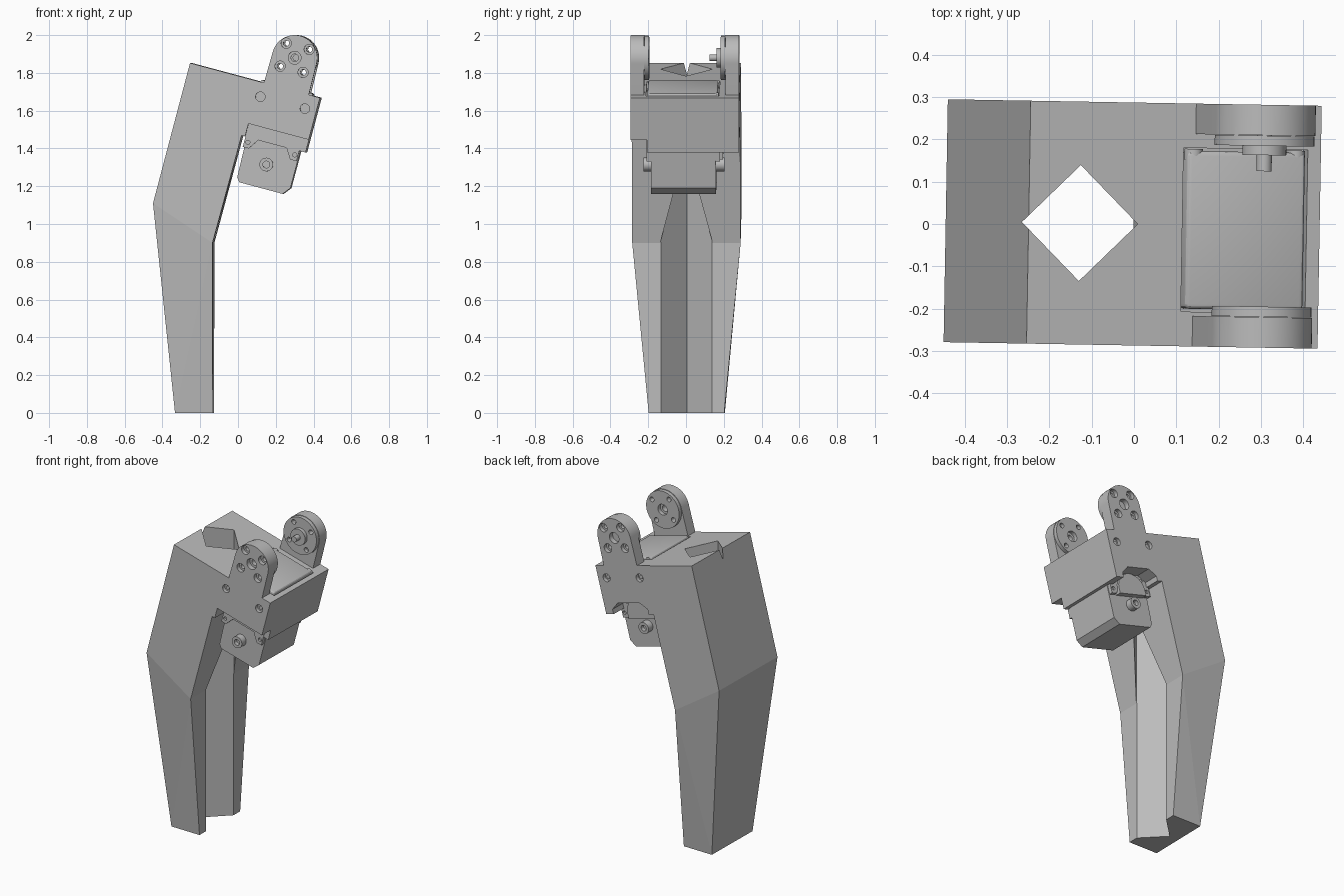
import bpy, bmesh, math
from mathutils import Matrix, Vector

if "Cube" in bpy.data.objects:
    bpy.data.objects.remove(bpy.data.objects["Cube"])

grey = bpy.data.materials.new("plain grey")
grey.use_nodes = True
colour = (0.5, 0.5, 0.5, 1)
grey.diffuse_color = colour
grey.node_tree.nodes["Principled BSDF"].inputs["Base Color"].default_value = colour

# Slight turn of the whole leg, and the tilted frame of the joint (origin at the pivot)
TURN = Matrix.Rotation(math.radians(-1), 4, 'Z')
JOINT = TURN @ Matrix.Translation((0.305, 0, 1.88)) @ Matrix.Rotation(math.radians(15), 4, 'Y')
TO_JOINT = JOINT.inverted() @ TURN


def joint_point(x, z):
    p = TO_JOINT @ Vector((x, 0, z))
    return p.x, p.z


def finish(name, bm, matrix=JOINT):
    bmesh.ops.recalc_face_normals(bm, faces=bm.faces)
    mesh = bpy.data.meshes.new(name)
    bm.to_mesh(mesh)
    bm.free()
    mesh.materials.append(grey)
    ob = bpy.data.objects.new(name, mesh)
    bpy.context.collection.objects.link(ob)
    ob.matrix_world = matrix
    return ob


def prism(name, points, y0, y1):
    bm = bmesh.new()
    rings = [[bm.verts.new((a, y, b)) for a, b in points] for y in (y0, y1)]
    for ring in rings:
        bm.faces.new(ring)
    for i in range(len(points)):
        j = (i + 1) % len(points)
        bm.faces.new((rings[0][i], rings[0][j], rings[1][j], rings[1][i]))
    return finish(name, bm)


def box(name, a0, a1, b0, b1, y0, y1):
    return prism(name, [(a0, b0), (a1, b0), (a1, b1), (a0, b1)], y0, y1)


def arc(a, b, r, start=0, end=360, steps=32):
    return [(a + r * math.cos(math.radians(start + (end - start) * i / steps)),
             b + r * math.sin(math.radians(start + (end - start) * i / steps)))
            for i in range(steps + (end - start < 360))]


def disc(name, a, b, r, y0, y1):
    return prism(name, arc(a, b, r), y0, y1)


def apply_modifiers(ob):
    bpy.context.view_layer.update()
    graph = bpy.context.evaluated_depsgraph_get()
    mesh = bpy.data.meshes.new_from_object(ob.evaluated_get(graph))
    ob.modifiers.clear()
    ob.data = mesh


def cut(ob, cutter):
    cutter.hide_render = True
    mod = ob.modifiers.new("cut", 'BOOLEAN')
    mod.operation, mod.solver, mod.object = 'DIFFERENCE', 'EXACT', cutter
    apply_modifiers(ob)
    bpy.data.objects.remove(cutter)


def bevel(ob, width):
    mod = ob.modifiers.new("bevel", 'BEVEL')
    mod.width, mod.segments = width, 3
    apply_modifiers(ob)


# Leg shell: tapered shin below, tilted thigh and joint housing above
foot = [joint_point(-0.13, 0), joint_point(-0.33, 0)]
bend = [joint_point(-0.445, 1.11), joint_point(-0.13, 0.9)]
upper = [(-0.165, -0.47), (0.184, -0.47), (0.184, -0.17), (-0.528, -0.17)]
profile = foot + [bend[0]] + upper[::-1] + [bend[1]]
bm = bmesh.new()
sides = []
for s in (-1, 1):
    ring = [bm.verts.new((a, s * (0.2 if i < 2 else 0.287), b)) for i, (a, b) in enumerate(profile)]
    bm.faces.new((ring[0], ring[1], ring[2], ring[-1]))
    bm.faces.new(ring[2:])
    sides.append(ring)
for i in range(len(profile)):
    j = (i + 1) % len(profile)
    bm.faces.new((sides[0][i], sides[0][j], sides[1][j], sides[1][i]))
bmesh.ops.triangulate(bm, faces=[f for f in bm.faces if len(f.verts) == 4])
shell = finish("leg_shell", bm)

# Square channel through the shell, set cornerwise
bm = bmesh.new()
bmesh.ops.create_cone(bm, cap_ends=True, segments=4, radius1=0.137, radius2=0.137, depth=5)
cut(shell, finish("channel_cutter", bm, TURN @ Matrix.Translation((-0.128, 0, 1))))

# Servo pocket, cutouts under the side walls and screw holes
cut(shell, box("pocket_cutter", -0.152, 0.152, -0.21, 0, -0.205, 0.182))
cut(shell, box("front_cutter", -0.146, 0.3, -0.6, -0.4, -0.4, -0.2))
cut(shell, prism("back_cutter", [(-0.13, -0.6), (0.13, -0.6), (0.13, -0.44), (0.08, -0.4),
                                 (-0.08, -0.4), (-0.13, -0.44)], 0.18, 0.4))
for s in (-1, 1):
    for a in (-0.122, 0.122):
        cut(shell, disc("screw_cutter", a, -0.246, 0.025, s * 0.265, s * 0.4))
        disc("housing_screw", a, -0.246, 0.012, s * 0.255, s * 0.272)

# Pivot arms with bolt circle and inner horn disc
bolts = [(a, b) for a in (-0.063, 0.063) for b in (-0.063, 0.063)]
for s, side in ((-1, "front"), (1, "back")):
    arm = prism(side + "_arm", arc(0, 0, 0.12, 0, 180) + [(-0.123, -0.175), (0.123, -0.175)],
                s * 0.215, s * 0.287)
    horn = disc(side + "_horn", 0, 0, 0.118, s * 0.19, s * 0.214)
    for a, b in bolts:
        cut(arm, disc("bore_cutter", a, b, 0.027, s * 0.262, s * 0.4))
        cut(arm, disc("hole_cutter", a, b, 0.015, s * 0.1, s * 0.4))
        cut(horn, disc("hole_cutter", a, b, 0.015, s * 0.1, s * 0.4))
    cut(arm, disc("centre_cutter", 0, 0, 0.034, s * 0.255, s * 0.4))
    if s < 0:
        cut(arm, disc("centre_hole_cutter", 0, 0, 0.02, -0.1, -0.4))
        cut(horn, disc("centre_hole_cutter", 0, 0, 0.034, -0.1, -0.4))

# Pivot hub and shaft on the back horn
disc("pivot_hub", 0, 0, 0.052, 0.168, 0.192)
disc("pivot_shaft", 0, 0, 0.018, 0.13, 0.25)

# Servo: rounded top case and chamfered lower case
servo_top = box("servo_top", -0.145, 0.145, -0.3, -0.158, -0.198, 0.175)
bevel(servo_top, 0.012)
servo_bottom = prism("servo_bottom", [(-0.14, -0.4), (0.155, -0.4), (0.155, -0.673), (0.123, -0.713),
                                      (-0.114, -0.713), (-0.132, -0.69)], -0.18, 0.163)
for a in (-0.125, 0.125):
    disc("servo_corner_screw", a, -0.18, 0.022, 0.155, 0.18)

# Mounting flanges with lugs, screw holes and side hubs
flange = [(-0.145, -0.39), (0.15, -0.39), (0.15, -0.527), (0.115, -0.527), (0.08, -0.472),
          (-0.075, -0.472), (-0.112, -0.527), (-0.145, -0.527)]
for s, side, wall in ((-1, "front", -0.178), (1, "back", 0.161)):
    plate = prism(side + "_flange", flange, wall, wall + s * 0.025)
    for a in (-0.125, 0.132):
        cut(plate, disc("lug_cutter", a, -0.497, 0.011, wall + s * 0.012, s * 0.4))
    for sign in (-1, 1):
        for k in range(3):
            cut(plate, disc("row_cutter", sign * (0.046 + 0.027 * k), -0.43, 0.01,
                            wall + s * 0.012, s * 0.4))
    hub = disc(side + "_hub", 0, -0.585, 0.036, wall - s * 0.01, wall + s * 0.045)
    cut(hub, disc("hub_cutter", 0, -0.585, 0.018, wall + s * 0.02, s * 0.4))

# Rounded gear cover on the back of the servo
prism("gear_cover", arc(0, -0.5, 0.1, 0, 180) + [(-0.1, -0.53), (0.1, -0.53)], 0.16, 0.2)

# Keep edges sharp and curved walls smooth
bpy.ops.object.select_all(action='DESELECT')
for ob in bpy.context.collection.objects:
    if ob.type == 'MESH' and grey.name in ob.data.materials:
        ob.select_set(True)
        bpy.context.view_layer.objects.active = ob
bpy.ops.object.shade_smooth_by_angle(angle=math.radians(25))
shell.data.shade_flat()
